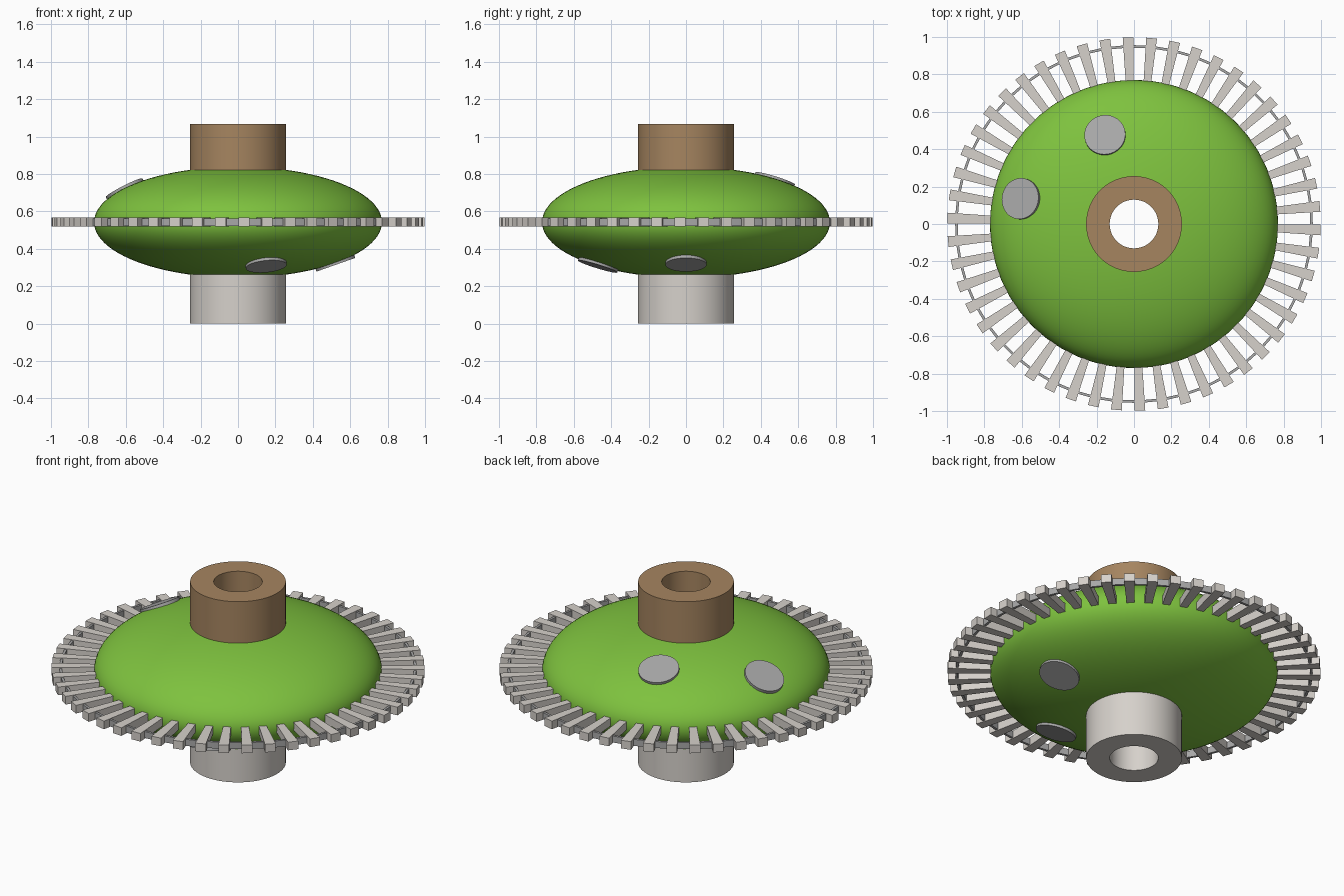
import bpy, bmesh, math
from mathutils import Vector, Matrix

if "Cube" in bpy.data.objects:
    bpy.data.objects.remove(bpy.data.objects["Cube"])

CZ = 0.542            # height of the wheel's mid-plane
A, H = 0.77, 0.297    # half-width and half-height of the body


def material(name, rgb):
    m = bpy.data.materials.new(name)
    lin = [((c / 255 + 0.055) / 1.055) ** 2.4 for c in rgb]
    m.diffuse_color = (*lin, 1)
    m.use_nodes = True
    m.node_tree.nodes["Principled BSDF"].inputs["Base Color"].default_value = m.diffuse_color
    return m


green = material("green", (126, 194, 62))
brown = material("brown", (166, 133, 96))
light = material("warm light grey", (214, 209, 203))
grey = material("mid grey", (168, 168, 168))


def finish(name, bm, mat, smooth=True):
    bmesh.ops.recalc_face_normals(bm, faces=bm.faces)
    me = bpy.data.meshes.new(name)
    bm.to_mesh(me)
    bm.free()
    ob = bpy.data.objects.new(name, me)
    bpy.context.collection.objects.link(ob)
    me.materials.append(mat)
    if smooth:
        bpy.ops.object.select_all(action='DESELECT')
        ob.select_set(True)
        bpy.context.view_layer.objects.active = ob
        bpy.ops.object.shade_smooth_by_angle(angle=math.radians(30))
    return ob


def lathe(name, loop, mat, n=96):
    """Revolve a closed (r, z) loop about the z axis."""
    bm = bmesh.new()
    rings = []
    for i in range(n):
        a = 2 * math.pi * i / n
        rings.append([bm.verts.new((r * math.cos(a), r * math.sin(a), z)) for r, z in loop])
    k = len(loop)
    for i in range(n):
        p, q = rings[i], rings[(i + 1) % n]
        for j in range(k):
            bm.faces.new((p[j], q[j], q[(j + 1) % k], p[(j + 1) % k]))
    return finish(name, bm, mat)


def tube(name, r0, r1, z0, z1, mat, n=96):
    return lathe(name, [(r0, z0), (r1, z0), (r1, z1), (r0, z1)], mat, n)


# Flattened round body, its inner wall hidden inside the hub walls
r_in = 0.2
t0 = math.acos(r_in / A)
steps = 40
profile = []
for i in range(steps + 1):
    t = -t0 + 2 * t0 * i / steps
    profile.append((A * math.cos(t), CZ + H * math.sin(t)))
lathe("body", profile, green)

# Hollow hub, upper and lower halves
tube("upper_hub", 0.13, 0.256, CZ, 1.067, brown)
tube("lower_hub", 0.13, 0.256, 0.0, CZ, light)

# Thin band linking the teeth
tube("tooth_band", 0.942, 0.956, CZ - 0.019, CZ + 0.019, grey, 100)

# Fifty radial teeth, wider at the tip
bm = bmesh.new()
for i in range(50):
    rot = Matrix.Rotation(math.radians(-1.8 + 7.2 * i), 4, 'Z')
    geo = bmesh.ops.create_cube(bm, size=1)
    for v in geo["verts"]:
        out = v.co.x > 0
        half = 0.029 if out else 0.019
        v.co = rot @ Vector((0.998 if out else 0.72,
                             math.copysign(half, v.co.y),
                             CZ + math.copysign(0.024, v.co.z)))
finish("teeth", bm, light, smooth=False)


# Round plates lying tangent to the body
def plate(name, x, y, side):
    z = side * H * math.sqrt(1 - (x * x + y * y) / A ** 2)
    nrm = Vector((x / A ** 2, y / A ** 2, z / H ** 2)).normalized()
    depth, raised = 0.04, 0.009
    pos = Vector((x, y, CZ + z)) + nrm * (raised - depth / 2)
    mat = Matrix.Translation(pos) @ nrm.to_track_quat('Z', 'Y').to_matrix().to_4x4()
    bm = bmesh.new()
    bmesh.ops.create_cone(bm, cap_ends=True, segments=48, radius1=0.11,
                          radius2=0.11, depth=depth, matrix=mat)
    finish(name, bm, grey)


plate("upper_plate_back", -0.155, 0.475, 1)
plate("upper_plate_left", -0.605, 0.135, 1)
plate("lower_plate_front", 0.15, -0.47, -1)
plate("lower_plate_right", 0.52, 0.0, -1)
